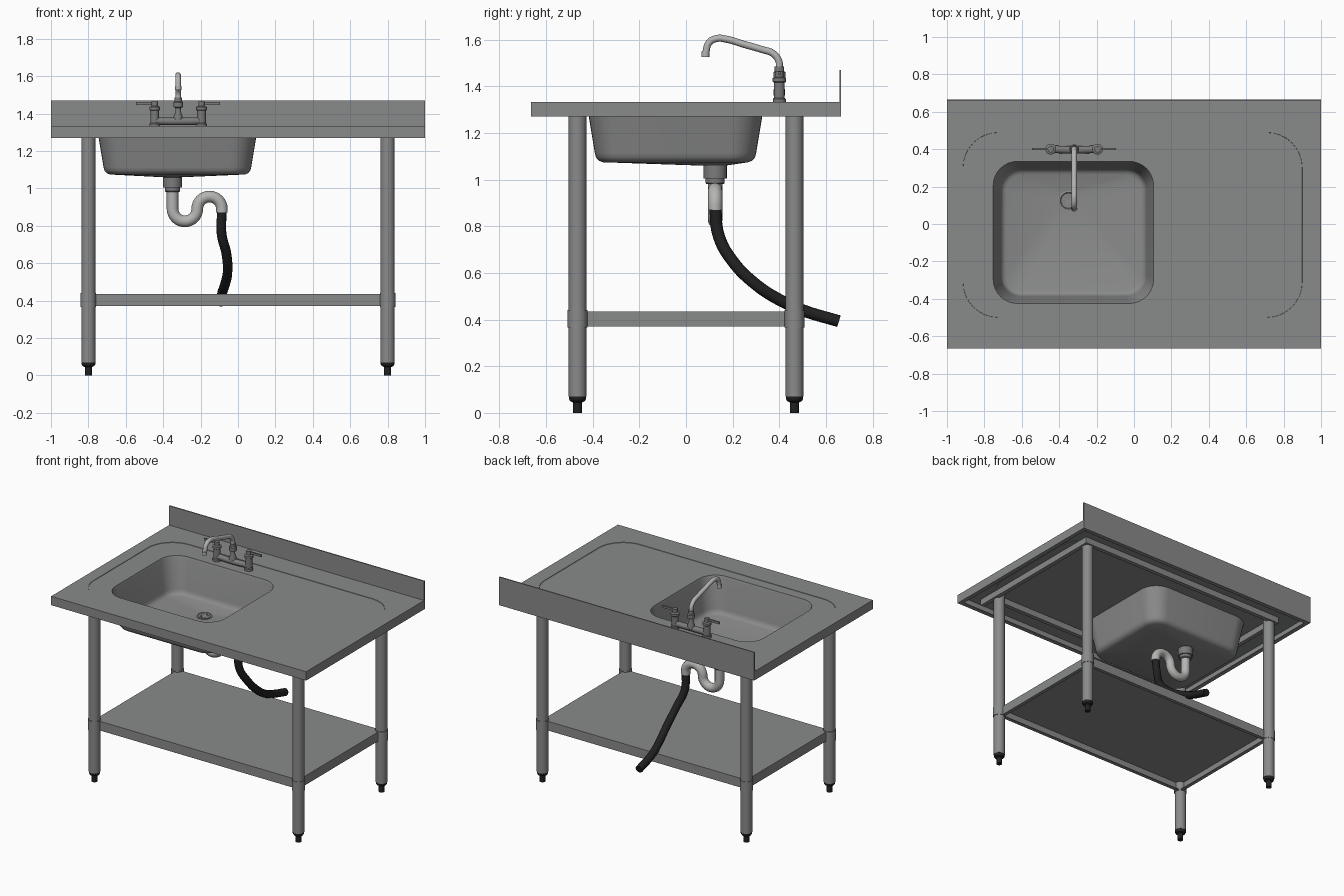
import bpy, bmesh
from math import sin, cos, pi, radians

if "Cube" in bpy.data.objects:
    bpy.data.objects.remove(bpy.data.objects["Cube"])


def material(name, r, g, b):
    m = bpy.data.materials.new(name)
    m.use_nodes = True
    m.diffuse_color = (r, g, b, 1)
    m.node_tree.nodes["Principled BSDF"].inputs["Base Color"].default_value = (r, g, b, 1)
    return m


STEEL = material("brushed steel", 0.25, 0.255, 0.252)
CHROME = material("pale chrome", 0.46, 0.46, 0.45)
FITTING = material("dull fitting metal", 0.2, 0.2, 0.2)
RUBBER = material("black rubber", 0.015, 0.015, 0.015)


def finish(obj, mat, thickness=0):
    """Assign the material, thicken sheet metal and smooth soft edges."""
    obj.data.materials.append(mat)
    bpy.ops.object.select_all(action="DESELECT")
    bpy.context.view_layer.objects.active = obj
    obj.select_set(True)
    if thickness:
        mod = obj.modifiers.new("sheet", "SOLIDIFY")
        mod.thickness = thickness
        mod.offset = -1
        bpy.ops.object.modifier_apply(modifier=mod.name)
    if obj.type == "CURVE":
        bpy.ops.object.convert(target="MESH")
    bpy.ops.object.shade_smooth_by_angle(angle=radians(35))
    return obj


def new_object(name, bm):
    mesh = bpy.data.meshes.new(name)
    bm.to_mesh(mesh)
    bm.free()
    obj = bpy.data.objects.new(name, mesh)
    bpy.context.collection.objects.link(obj)
    return obj


def ring(x0, x1, y0, y1, r, z, n=8):
    """Rounded rectangle, counter-clockwise."""
    pts = []
    corners = [(x1 - r, y1 - r), (x0 + r, y1 - r), (x0 + r, y0 + r), (x1 - r, y0 + r)]
    for k, (cx, cy) in enumerate(corners):
        for i in range(n + 1):
            a = (k + i / n) * pi / 2
            pts.append((cx + r * cos(a), cy + r * sin(a), z))
    return pts


def slab_ring(hx, hy, z):
    return ring(-hx, hx, -hy, hy, 0, z)


def circle(x, y, r, z, n=6):
    return ring(x - r, x + r, y - r, y + r, r, z, n)


def loft(name, rings, mat, start=False, end=False, thickness=0):
    bm = bmesh.new()
    loops = [[bm.verts.new(p) for p in pts] for pts in rings]
    count = len(loops[0])
    for a, b in zip(loops, loops[1:]):
        for i in range(count):
            j = (i + 1) % count
            bm.faces.new((a[i], a[j], b[j], b[i]))
    if start:
        bm.faces.new(loops[0][::-1])
    if end:
        bm.faces.new(loops[-1])
    bmesh.ops.remove_doubles(bm, verts=bm.verts, dist=1e-5)
    return finish(new_object(name, bm), mat, thickness)


def lathe(name, x, y, profile, mat):
    return loft(name, [circle(x, y, r, z) for r, z in profile], mat, True, True)


def box(name, x, y, z, mat):
    bm = bmesh.new()
    bmesh.ops.create_cube(bm, size=1)
    for v in bm.verts:
        v.co = [lo + (c + 0.5) * (hi - lo) for c, (lo, hi) in zip(v.co, (x, y, z))]
    return finish(new_object(name, bm), mat)


def tube(name, points, radius, mat, smooth=True):
    curve = bpy.data.curves.new(name, "CURVE")
    curve.dimensions = "3D"
    curve.bevel_depth = radius
    curve.bevel_resolution = 4
    curve.use_fill_caps = True
    spline = curve.splines.new("BEZIER" if smooth else "POLY")
    nodes = spline.bezier_points if smooth else spline.points
    nodes.add(len(points) - 1)
    for node, p in zip(nodes, points):
        if smooth:
            node.co = p
            node.handle_left_type = node.handle_right_type = "AUTO"
        else:
            node.co = (*p, 1)
    obj = bpy.data.objects.new(name, curve)
    bpy.context.collection.objects.link(obj)
    return finish(obj, mat)


# Worktop with folded skirt, shallow recess and pressed basin in one sheet
HX, HY, TOP, UNDER = 1.0, 0.665, 1.333, 1.27
DRAIN_X, DRAIN_Y = -0.35, 0.125


def basin(inset, r, z):
    return ring(-0.753 + inset, 0.105 - inset, -0.425 + inset, 0.335 - inset, r, z)


loft("worktop_and_basin", [
    slab_ring(HX - 0.03, HY - 0.03, UNDER),
    slab_ring(HX, HY, UNDER),
    slab_ring(HX, HY, TOP),
    ring(-0.915, 0.9, -0.5, 0.49, 0.19, TOP),
    ring(-0.914, 0.899, -0.499, 0.489, 0.189, TOP - 0.003),
    basin(0, 0.13, TOP - 0.003),
    basin(0.006, 0.126, TOP - 0.02),
    basin(0.039, 0.11, 1.115),
    basin(0.044, 0.105, 1.097),
    basin(0.054, 0.098, 1.085),
    basin(0.07, 0.085, 1.079),
    circle(DRAIN_X, DRAIN_Y, 0.04, 1.064, 8),
], STEEL, thickness=0.005)
box("backsplash", (-HX, HX), (HY - 0.008, HY), (TOP - 0.003, 1.47), STEEL)

# Rails beneath the worktop
for s in (-1, 1):
    box("side_rail", sorted((s * 0.82, s * 0.85)), (-0.6, 0.51), (1.28, 1.325), STEEL)
    box("long_rail", (-0.85, 0.85), sorted((s * 0.48, s * 0.51)), (1.28, 1.325), STEEL)

# Legs, shelf sockets and adjustable feet
for x in (-0.8, 0.8):
    for y in (-0.465, 0.465):
        lathe("leg", x, y, [(0.038, 0.07), (0.038, 1.325)], STEEL)
        lathe("shelf_socket", x, y, [(0.042, 0.367), (0.042, 0.44)], STEEL)
        lathe("foot", x, y, [(0.019, 0), (0.019, 0.045), (0.031, 0.05),
                             (0.037, 0.06), (0.037, 0.07)], RUBBER)

# Lower shelf
loft("shelf", [slab_ring(0.775, 0.44, 0.37), slab_ring(0.8, 0.465, 0.37),
               slab_ring(0.8, 0.465, 0.435)], STEEL, end=True, thickness=0.005)

# Drain fitting and strainer
lathe("drain_collar", DRAIN_X, DRAIN_Y, [(0.05, 1.005), (0.05, 1.06)], FITTING)
lathe("drain_nut", DRAIN_X, DRAIN_Y, [(0.037, 0.98), (0.041, 0.985), (0.041, 1.005)], FITTING)
lathe("strainer", DRAIN_X, DRAIN_Y, [(0.052, 1.06), (0.052, 1.069), (0.044, 1.071),
                                     (0.04, 1.067), (0.01, 1.065)], STEEL)
for i in range(8):
    a = i * pi / 4
    x, y = DRAIN_X + 0.025 * cos(a), DRAIN_Y + 0.025 * sin(a)
    lathe("strainer_hole", x, y, [(0.005, 1.064), (0.005, 1.068)], FITTING)

# S-shaped trap
BEND, LEVEL = 0.066, 0.89
path = [(DRAIN_X, DRAIN_Y, 0.985)]
for i in range(17):
    a = pi + pi * i / 16
    path.append((DRAIN_X + BEND + BEND * cos(a), DRAIN_Y, LEVEL + BEND * sin(a)))
for i in range(1, 17):
    a = pi - pi * i / 16
    path.append((DRAIN_X + 3 * BEND + BEND * cos(a), DRAIN_Y, LEVEL + BEND * sin(a)))
path.append((DRAIN_X + 4 * BEND, DRAIN_Y, 0.87))
tube("trap_pipe", path, 0.031, CHROME, smooth=False)

# Waste hose
tube("waste_hose", [(-0.086, 0.125, 0.88), (-0.088, 0.14, 0.76), (-0.062, 0.2, 0.65),
                    (-0.056, 0.3, 0.55), (-0.07, 0.4, 0.485), (-0.085, 0.5, 0.44),
                    (-0.09, 0.655, 0.393)], 0.026, RUBBER)

# Bridge tap: pillars, levers, bridge and spout
TAP_X, TAP_Y = -0.32, 0.4
for s in (-1, 1):
    x = TAP_X + s * 0.125
    lathe("tap_pillar", x, TAP_Y, [
        (0.028, TOP - 0.006), (0.028, 1.345), (0.023, 1.35), (0.023, 1.415),
        (0.029, 1.42), (0.029, 1.435), (0.017, 1.44), (0.017, 1.465)], FITTING)
    box("lever", sorted((x, x + s * 0.1)), (TAP_Y - 0.005, TAP_Y + 0.005), (1.447, 1.462), FITTING)
tube("tap_bridge", [(TAP_X - 0.125, TAP_Y, 1.36), (TAP_X, TAP_Y - 0.004, 1.358),
                    (TAP_X + 0.125, TAP_Y, 1.36)], 0.02, FITTING)
lathe("spout_base", TAP_X, TAP_Y, [(0.024, 1.36), (0.024, 1.385), (0.015, 1.41), (0.015, 1.43),
                                   (0.026, 1.435), (0.026, 1.46), (0.02, 1.465),
                                   (0.02, 1.485)], FITTING)
tube("spout", [(TAP_X, TAP_Y, 1.475), (TAP_X, TAP_Y - 0.003, 1.51), (TAP_X, 0.37, 1.542),
               (TAP_X, 0.33, 1.556), (TAP_X, 0.25, 1.579), (TAP_X, 0.17, 1.602),
               (TAP_X, 0.135, 1.605), (TAP_X, 0.1, 1.588), (TAP_X, 0.083, 1.535)], 0.015, CHROME)
lathe("spout_nozzle", TAP_X, 0.083, [(0.017, 1.525), (0.017, 1.548)], CHROME)
